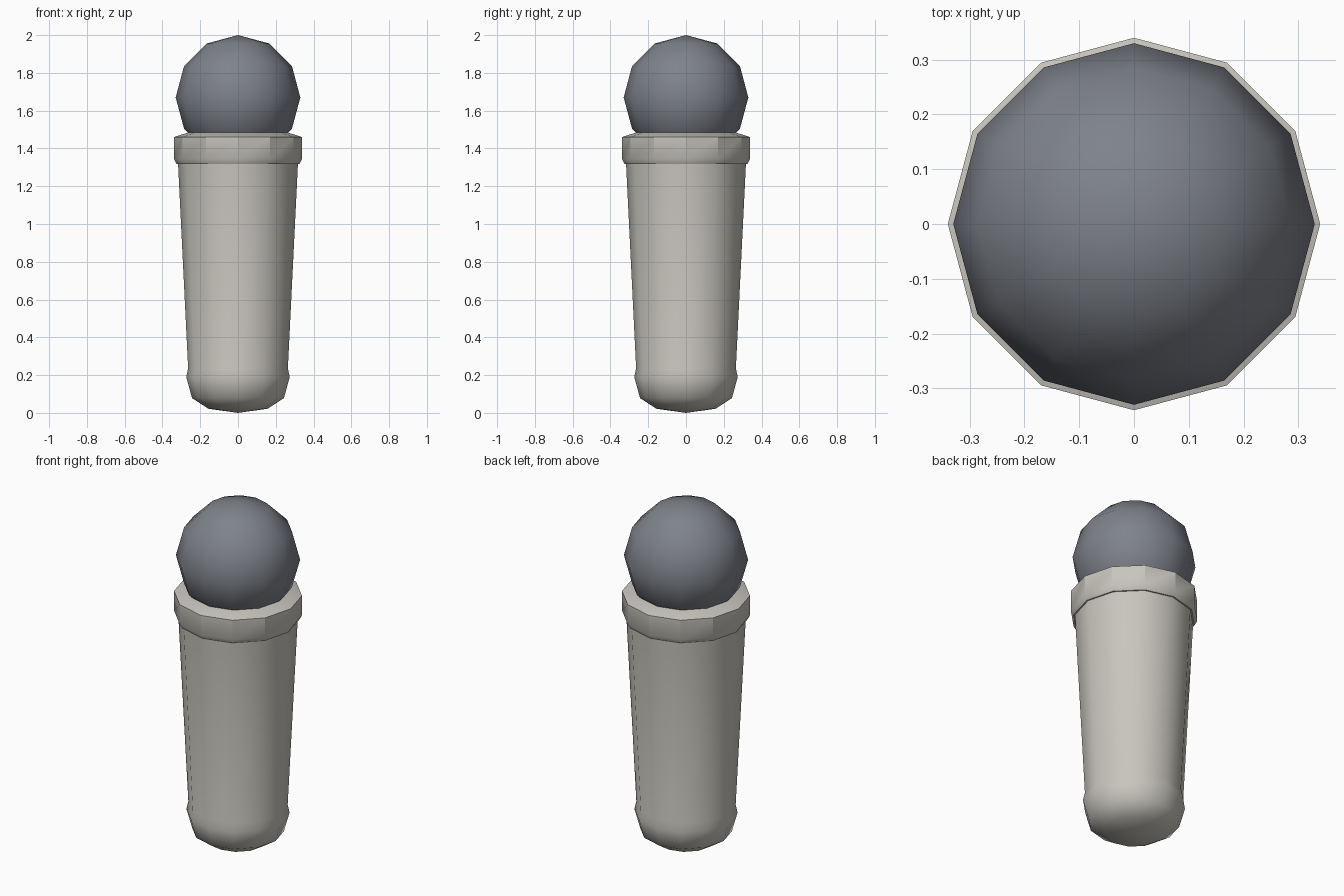
import bpy, bmesh
from math import cos, sin, pi, radians

if "Cube" in bpy.data.objects:
    bpy.data.objects.remove(bpy.data.objects["Cube"])

SIDES = 12


def material(name, rgb):
    m = bpy.data.materials.new(name)
    m.diffuse_color = (*rgb, 1)
    m.use_nodes = True
    m.node_tree.nodes["Principled BSDF"].inputs["Base Color"].default_value = m.diffuse_color
    return m


def finish(ob, mat, angle):
    ob.data.materials.append(mat)
    bpy.ops.object.select_all(action='DESELECT')
    ob.select_set(True)
    bpy.context.view_layer.objects.active = ob
    bpy.ops.object.shade_smooth_by_angle(angle=radians(angle))


def lathe(name, profile, mat, angle):
    """Revolve (radius, z) points listed from bottom to top; radius 0 makes a pole."""
    bm = bmesh.new()
    rings = []
    for r, z in profile:
        n = SIDES if r > 0 else 1
        rings.append([bm.verts.new((r * cos(2 * pi * i / SIDES), r * sin(2 * pi * i / SIDES), z))
                      for i in range(n)])
    for a, b in zip(rings, rings[1:]):
        for i in range(SIDES):
            j = (i + 1) % SIDES
            quad = [a[i % len(a)], a[j % len(a)], b[j % len(b)], b[i % len(b)]]
            bm.faces.new(list(dict.fromkeys(quad)))
    bmesh.ops.recalc_face_normals(bm, faces=bm.faces)
    me = bpy.data.meshes.new(name)
    bm.to_mesh(me)
    bm.free()
    ob = bpy.data.objects.new(name, me)
    bpy.context.collection.objects.link(ob)
    finish(ob, mat, angle)
    return ob


shell = material("warm_grey", (0.58, 0.56, 0.51))
slate = material("slate", (0.21, 0.225, 0.255))

# tapered handle with rounded bottom
lathe("handle", [(0, 0.0), (0.157, 0.022), (0.243, 0.078), (0.274, 0.19), (0.264, 0.235),
                 (0.316, 1.29), (0.318, 1.34), (0, 1.34)], shell, 50)

# collar ring around the top of the handle
lathe("collar", [(0, 1.318), (0.325, 1.318), (0.34, 1.345), (0.34, 1.46),
                 (0.262, 1.485), (0, 1.485)], shell, 29)

# round head
bpy.ops.mesh.primitive_uv_sphere_add(segments=SIDES, ring_count=6, radius=0.33, location=(0, 0, 1.67))
head = bpy.context.object
head.name = "head"
finish(head, slate, 50)
